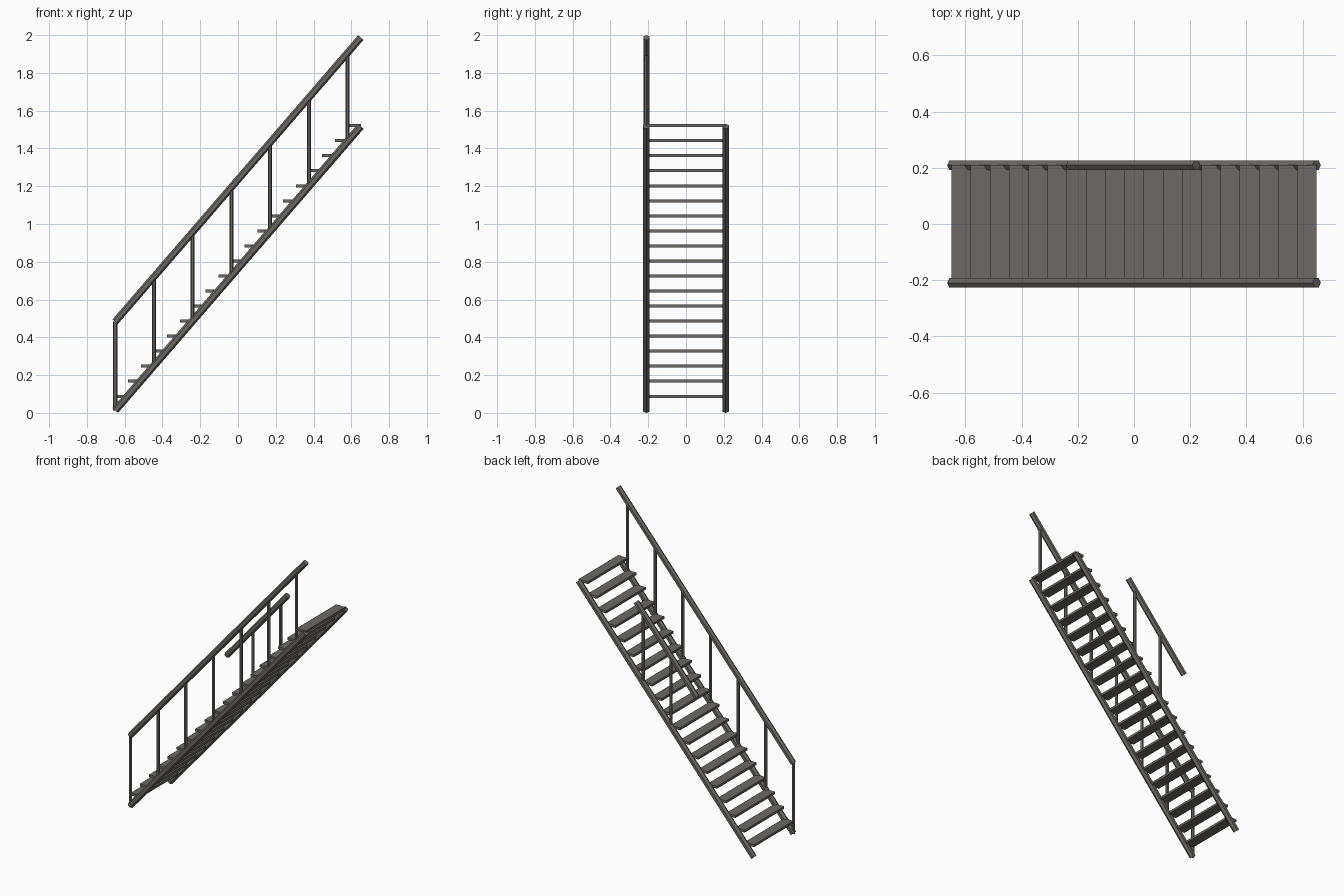
import bpy, bmesh, math
from mathutils import Vector, Matrix

if "Cube" in bpy.data.objects:
    bpy.data.objects.remove(bpy.data.objects["Cube"])

mat = bpy.data.materials.new("dark warm grey metal")
mat.diffuse_color = (0.15, 0.138, 0.128, 1)
mat.use_nodes = True
mat.node_tree.nodes["Principled BSDF"].inputs["Base Color"].default_value = mat.diffuse_color

X0, X1, Z0, RISE = -0.65, 0.65, 0.013, 1.504
SLOPE = RISE / (X1 - X0)
SIDE, RAIL_H = 0.2095, 0.47

def line_z(x):
    return Z0 + (x - X0) * SLOPE

def finish(bm, name):
    bmesh.ops.recalc_face_normals(bm, faces=bm.faces)
    me = bpy.data.meshes.new(name)
    bm.to_mesh(me)
    bm.free()
    me.materials.append(mat)
    ob = bpy.data.objects.new(name, me)
    bpy.context.collection.objects.link(ob)
    return ob

def hex_bar(name, a, b, r):
    """Six-sided bar in the xz plane with an edge facing up and flats facing +-y."""
    a, b = Vector(a), Vector(b)
    d = (b - a).normalized()
    side = Vector((0, 1, 0))
    up = d.cross(side)
    bm = bmesh.new()
    rings = []
    for p in (a, b):
        rings.append([bm.verts.new(p + r * (math.cos(t) * up + math.sin(t) * side))
                      for t in (math.pi / 3 * k for k in range(6))])
    for k in range(6):
        j = (k + 1) % 6
        bm.faces.new((rings[0][k], rings[0][j], rings[1][j], rings[1][k]))
    bm.faces.new(rings[0])
    bm.faces.new(rings[1])
    return finish(bm, name)

def sloped_bar(name, xa, xb, y, lift, r):
    hex_bar(name, (xa, y, line_z(xa) + lift), (xb, y, line_z(xb) + lift), r)

# Stringers
for label, y in (("front", -SIDE), ("back", SIDE)):
    sloped_bar(label + "_stringer", X0, X1, y, 0, 0.02)

# Handrails: full length in front, short one at the back
sloped_bar("front_handrail", X0, X1, -SIDE, RAIL_H, 0.019)
sloped_bar("back_handrail", -0.228, 0.222, SIDE, RAIL_H, 0.019)

# Posts
for i in range(7):
    x = X0 + i * 0.205
    for label, y in (("front", -SIDE), ("back", SIDE)):
        if label == "front" or i in (3, 4):
            hex_bar(f"{label}_post_{i + 1}", (x, y, line_z(x)),
                    (x, y, line_z(x) + RAIL_H), 0.011)

# Treads
N, THICK = 19, 0.016
GOING = (X1 - X0) / N
for i in range(N):
    bm = bmesh.new()
    c = Vector((X0 + (i + 0.5) * GOING, 0, 0.088 + i * 0.0796))
    bmesh.ops.create_cube(bm, size=1, matrix=Matrix.Translation(c)
                          @ Matrix.Diagonal((GOING, 2 * SIDE, THICK, 1)))
    finish(bm, f"tread_{i + 1}")
